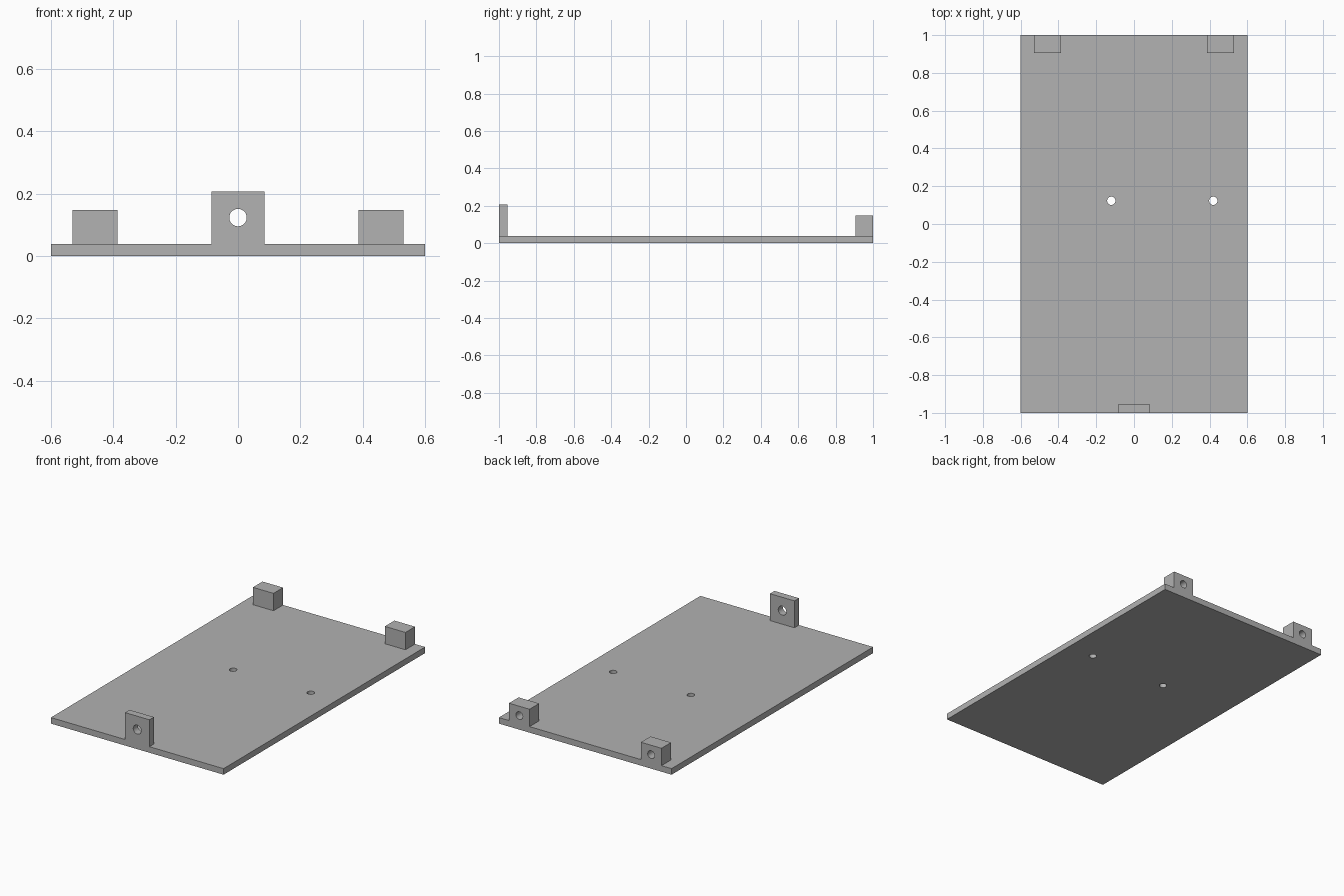
import bpy, bmesh
from math import pi, radians

if "Cube" in bpy.data.objects:
    bpy.data.objects.remove(bpy.data.objects["Cube"], do_unlink=True)

grey = bpy.data.materials.new("plain grey")
grey.use_nodes = True
colour = (0.445, 0.445, 0.445, 1)
grey.diffuse_color = colour
grey.node_tree.nodes["Principled BSDF"].inputs["Base Color"].default_value = colour


def box(name, low, high):
    """Box between two opposite corners."""
    mid = [(a + b) / 2 for a, b in zip(low, high)]
    bpy.ops.mesh.primitive_cube_add(size=1, location=mid)
    ob = bpy.context.object
    ob.name = name
    ob.scale = [b - a for a, b in zip(low, high)]
    bpy.ops.object.transform_apply(location=True, rotation=True, scale=True)
    ob.data.materials.append(grey)
    return ob


def drill(name, centre, radius, depth, along_y=False):
    """Cylinder used as a hole cutter."""
    bpy.ops.mesh.primitive_cylinder_add(
        vertices=32, radius=radius, depth=depth, location=centre,
        rotation=(pi / 2 if along_y else 0, 0, 0))
    ob = bpy.context.object
    ob.name = name
    ob.hide_render = True
    ob.data.materials.append(grey)
    return ob


def combine(body, tool, operation):
    """Apply a boolean and discard the tool."""
    mod = body.modifiers.new(operation, "BOOLEAN")
    mod.operation, mod.object, mod.solver = operation, tool, "EXACT"
    bpy.context.view_layer.objects.active = body
    bpy.ops.object.modifier_apply(modifier=mod.name)
    bpy.data.objects.remove(tool, do_unlink=True)


THICK = 0.038
plate = box("mounting_plate", (-0.6, -1, 0), (0.6, 1, THICK))

# Front tab and the two rear blocks, sunk into the plate
combine(plate, box("front_tab", (-0.085, -1, THICK / 2), (0.085, -0.955, 0.207)), "UNION")
for left, right in ((-0.53, -0.387), (0.387, 0.53)):
    combine(plate, box("rear_block", (left, 0.905, THICK / 2), (right, 1, 0.147)), "UNION")

# Through hole in the tab, blind holes in the backs of the blocks
combine(plate, drill("tab_hole", (0, -0.98, 0.123), 0.028, 0.2, True), "DIFFERENCE")
for x in (-0.458, 0.458):
    combine(plate, drill("block_hole", (x, 1, 0.088), 0.024, 0.14, True), "DIFFERENCE")

# Through holes in the plate
for x in (-0.12, 0.42):
    combine(plate, drill("plate_hole", (x, 0.123, 0), 0.022, 0.2), "DIFFERENCE")

# Merge the leftover coplanar faces
bm = bmesh.new()
bm.from_mesh(plate.data)
bmesh.ops.remove_doubles(bm, verts=bm.verts, dist=0.0001)
bmesh.ops.dissolve_limit(bm, angle_limit=radians(1), verts=bm.verts, edges=bm.edges)
bm.to_mesh(plate.data)
bm.free()

# Smooth hole walls, sharp edges elsewhere
bpy.ops.object.select_all(action="DESELECT")
plate.select_set(True)
bpy.context.view_layer.objects.active = plate
bpy.ops.object.shade_smooth_by_angle(angle=radians(30))
